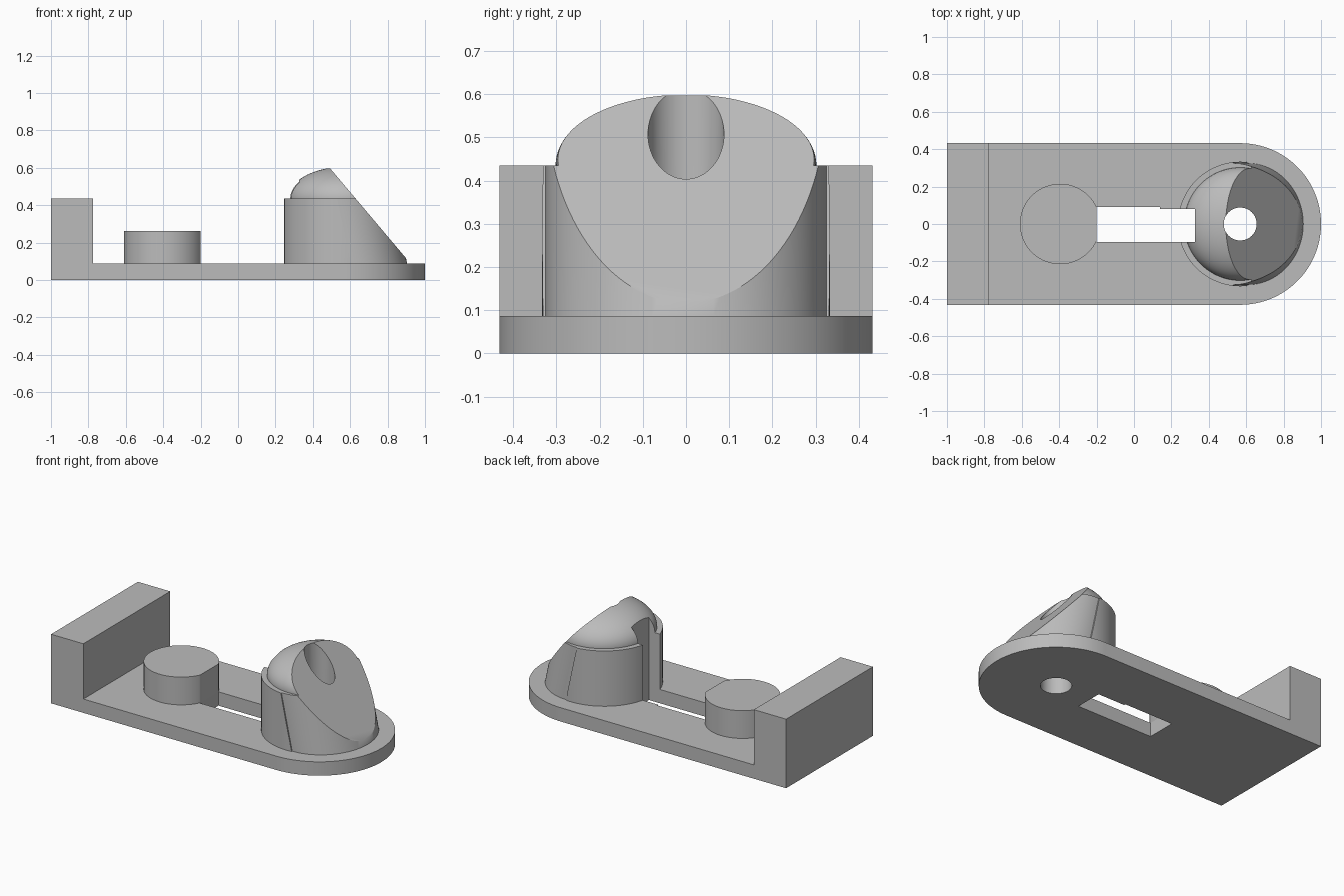
import bpy, bmesh
from math import sin, cos, pi, radians
from mathutils import Vector

cube = bpy.data.objects.get("Cube")
if cube:
    bpy.data.objects.remove(cube, do_unlink=True)

grey = bpy.data.materials.new("plain_grey")
grey.use_nodes = True
GREY = (0.5, 0.5, 0.5, 1)
grey.diffuse_color = GREY
for node in grey.node_tree.nodes:
    if node.type == 'BSDF_PRINCIPLED':
        node.inputs["Base Color"].default_value = GREY

CX = 0.568                       # shared axis of rounded end and head
PLATE, RIM = 0.087, 0.435        # plate top, housing rim


def arc(cx, rx, ry, a0, a1, n):
    return [(cx + rx * cos(radians(a0 + (a1 - a0) * i / n)),
             ry * sin(radians(a0 + (a1 - a0) * i / n))) for i in range(n + 1)]


def circle(cx, r, n=96):
    return arc(cx, r, r, 0, 360, n)[:-1]


def finish(name, bm):
    bmesh.ops.recalc_face_normals(bm, faces=bm.faces)
    mesh = bpy.data.meshes.new(name)
    bm.to_mesh(mesh)
    bm.free()
    mesh.materials.append(grey)
    obj = bpy.data.objects.new(name, mesh)
    bpy.context.collection.objects.link(obj)
    return obj


def prism(outline, z0, z1, lean=0):
    """Extruded outline whose top is shifted along x by lean."""
    bm = bmesh.new()
    low = [bm.verts.new((x, y, z0)) for x, y in outline]
    high = [bm.verts.new((x + lean, y, z1)) for x, y in outline]
    bm.faces.new(low[::-1])
    bm.faces.new(high)
    for i in range(len(low)):
        j = (i + 1) % len(low)
        bm.faces.new((low[i], low[j], high[j], high[i]))
    return bm


def slice_off(bm, point, normal):
    """Remove everything on the normal's side and cap the cut."""
    bmesh.ops.bisect_plane(bm, geom=bm.verts[:] + bm.edges[:] + bm.faces[:],
                           plane_co=point, plane_no=normal, clear_outer=True)
    rim = [e for e in bm.edges if e.is_boundary]
    bmesh.ops.holes_fill(bm, edges=rim, sides=0)


def select(obj):
    bpy.ops.object.select_all(action='DESELECT')
    obj.select_set(True)
    bpy.context.view_layer.objects.active = obj


def carve(obj, cutters):
    select(obj)
    for cutter in cutters:
        mod = obj.modifiers.new("cut", 'BOOLEAN')
        mod.operation, mod.solver, mod.object = 'DIFFERENCE', 'EXACT', cutter
        bpy.ops.object.modifier_apply(modifier=mod.name)


# Cutters: stepped slot and vertical bore
slot = finish("slot_cutter", prism([(-0.2, -0.095), (0.325, -0.095), (0.325, 0.08),
                                    (0.14, 0.08), (0.14, 0.09), (-0.2, 0.09)], -0.2, 1))
bore = finish("bore_cutter", prism(circle(CX, 0.088, 64), -0.2, 1))

# Base plate with one rounded end
plate = finish("base_plate", prism([(-1, 0.432), (-1, -0.432)]
                                   + arc(CX, 0.432, 0.432, -90, 90, 64), 0, PLATE))

# Upright end wall
wall = finish("end_wall", prism([(-1, -0.432), (-0.775, -0.432),
                                 (-0.775, 0.432), (-1, 0.432)], PLATE, RIM))

# Round boss beside the slot
boss = finish("round_boss", prism(circle(-0.395, 0.215), PLATE, 0.262))

# Sloping front face and slanted joint of the head
SLOPE_POINT, SLOPE_NORMAL = Vector((0.49, 0, 0.6)), Vector((0.485, 0, 0.41))
LEAN = -0.075
JOINT = 0.605

# Rear housing, cut along the slanted joint
bm = prism(circle(CX, 0.333), PLATE, RIM)
slice_off(bm, (JOINT, 0, PLATE), (RIM - PLATE, 0, -LEAN))
housing = finish("rear_housing", bm)

# Leaning front half of the head
bm = prism(arc(JOINT, 0.3, 0.325, -90, 90, 64), PLATE, RIM, LEAN)
slice_off(bm, SLOPE_POINT, SLOPE_NORMAL)
front = finish("leaning_front", bm)

# Flattened dome on top
bm = bmesh.new()
bmesh.ops.create_uvsphere(bm, u_segments=96, v_segments=48, radius=1)
bmesh.ops.scale(bm, vec=(0.3, 0.302, 0.17), verts=bm.verts)
bmesh.ops.translate(bm, vec=(CX, 0, RIM), verts=bm.verts)
slice_off(bm, SLOPE_POINT, SLOPE_NORMAL)
dome = finish("flattened_dome", bm)

# Carve openings and shade
for part in (plate, housing, front, dome):
    carve(part, (slot, bore))
carve(boss, (slot,))
for part in (plate, wall, boss, housing, front, dome):
    select(part)
    bpy.ops.object.shade_smooth_by_angle(angle=radians(30))
for cutter in (slot, bore):
    bpy.data.objects.remove(cutter, do_unlink=True)
